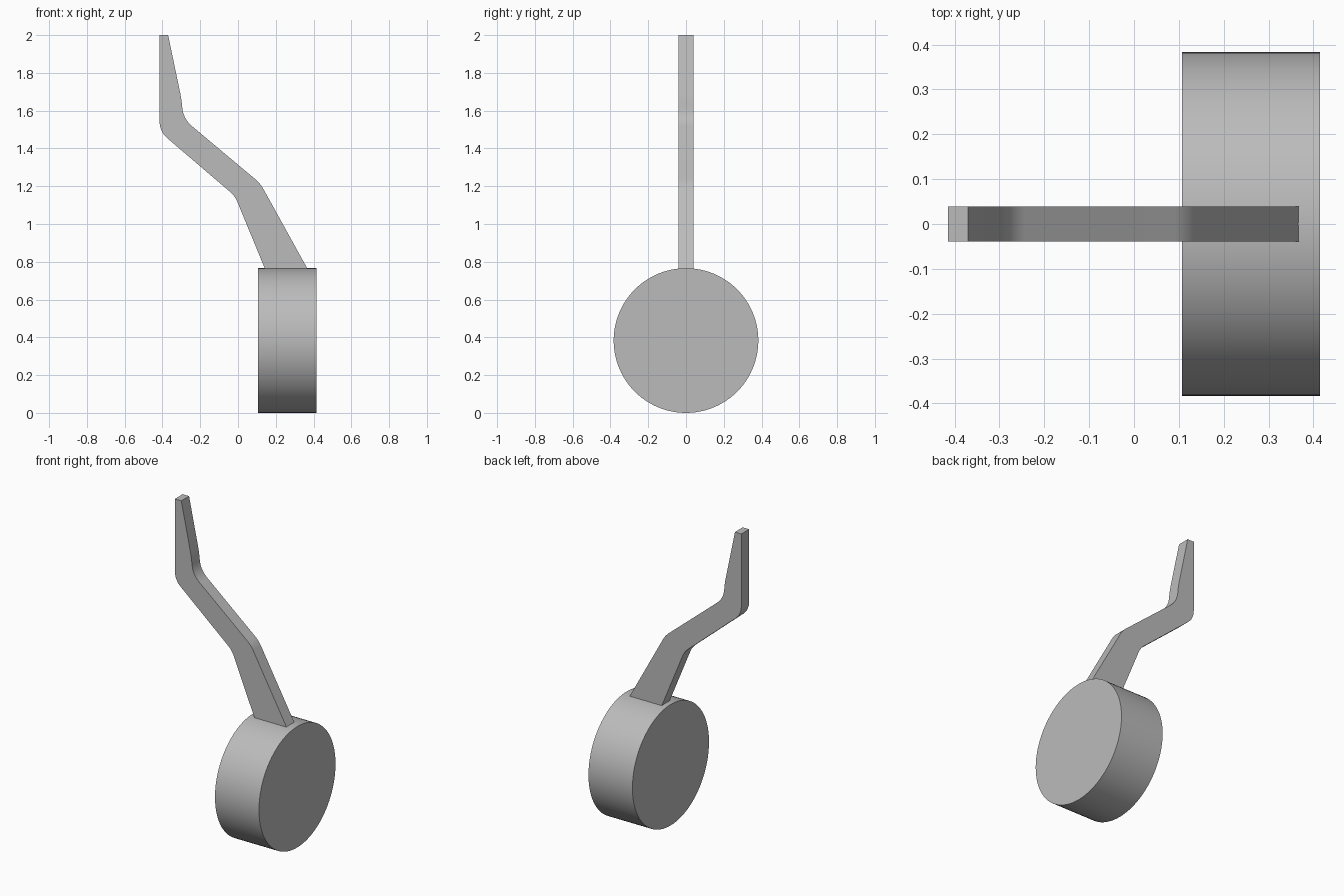
import bpy, bmesh, math
from mathutils import Vector, Matrix

if "Cube" in bpy.data.objects:
    bpy.data.objects.remove(bpy.data.objects["Cube"])

GREY = (0.5, 0.5, 0.5, 1.0)
grey = bpy.data.materials.new("plain grey")
grey.use_nodes = True
grey.diffuse_color = GREY
grey.node_tree.nodes["Principled BSDF"].inputs["Base Color"].default_value = GREY


def finish(name, bm):
    """Turn a bmesh into a smooth-shaded object with sharp rims."""
    bmesh.ops.recalc_face_normals(bm, faces=bm.faces)
    mesh = bpy.data.meshes.new(name)
    bm.to_mesh(mesh)
    bm.free()
    mesh.materials.append(grey)
    obj = bpy.data.objects.new(name, mesh)
    bpy.context.collection.objects.link(obj)
    bpy.ops.object.select_all(action='DESELECT')
    obj.select_set(True)
    bpy.context.view_layer.objects.active = obj
    bpy.ops.object.shade_smooth_by_angle(angle=math.radians(30))
    return obj


def rounded(corners, steps=8):
    """Outline through (x, z, setback) corners, each rounded by its setback."""
    pts = []
    for i, (x, z, back) in enumerate(corners):
        here = Vector((x, z))
        if not back:
            pts.append(here)
            continue
        before = Vector(corners[i - 1][:2])
        after = Vector(corners[(i + 1) % len(corners)][:2])
        a = here + (before - here).normalized() * back
        b = here + (after - here).normalized() * back
        for s in range(steps + 1):
            t = s / steps
            pts.append(a * (1 - t) ** 2 + here * 2 * t * (1 - t) + b * t * t)
    return pts


# Round drum lying along x
RADIUS, LEFT, RIGHT = 0.383, 0.107, 0.415
bm = bmesh.new()
bmesh.ops.create_cone(
    bm, cap_ends=True, segments=96, radius1=RADIUS, radius2=RADIUS, depth=RIGHT - LEFT,
    matrix=Matrix.Translation(((LEFT + RIGHT) / 2, 0, RADIUS)) @ Matrix.Rotation(math.pi / 2, 4, 'Y'))
finish("drum", bm)

# Bent flat arm rising from the top of the drum
HALF = 0.039
outline = rounded([
    (-0.415, 2.0, 0), (-0.37, 2.0, 0), (-0.3, 1.665, 0.03), (-0.289, 1.556, 0.06),
    (0.118, 1.215, 0.035), (0.375, 0.75, 0), (0.148, 0.75, 0),
    (-0.016, 1.148, 0.035), (-0.415, 1.489, 0.055)])
# Lower left side keeps the straight run down to the drum
bm = bmesh.new()
face = bm.faces.new([bm.verts.new((p.x, -HALF, p.y)) for p in outline])
side = bmesh.ops.extrude_face_region(bm, geom=[face])
bmesh.ops.translate(bm, vec=(0, 2 * HALF, 0),
                    verts=[v for v in side["geom"] if isinstance(v, bmesh.types.BMVert)])
finish("bent_arm", bm)
